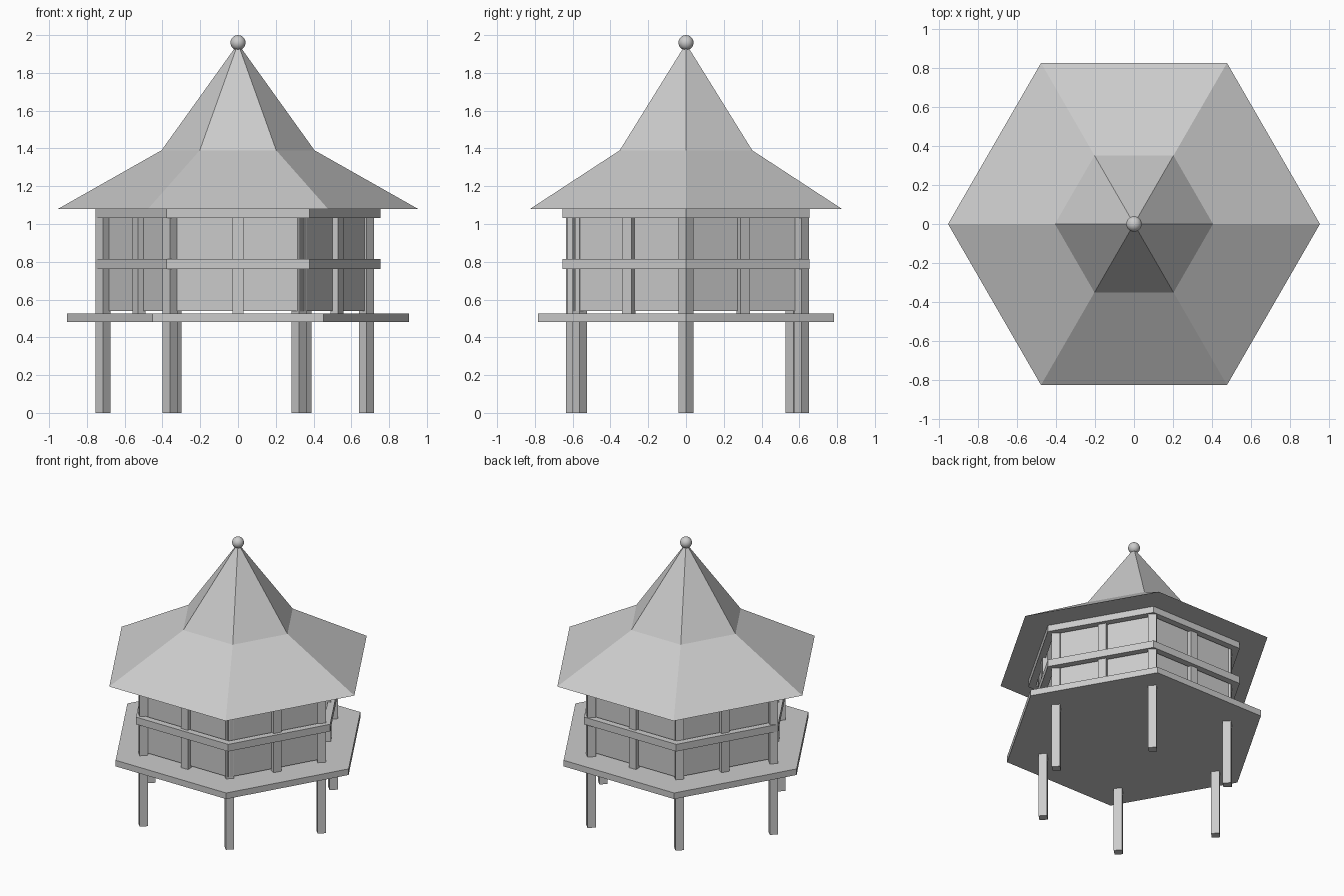
import bpy, bmesh
from math import sin, cos, pi, radians
from mathutils import Matrix

if "Cube" in bpy.data.objects:
    bpy.data.objects.remove(bpy.data.objects["Cube"])


def add_object(name, bm):
    bmesh.ops.recalc_face_normals(bm, faces=bm.faces)
    mesh = bpy.data.meshes.new(name)
    bm.to_mesh(mesh)
    bm.free()
    obj = bpy.data.objects.new(name, mesh)
    bpy.context.collection.objects.link(obj)
    return obj


def ring(bm, radius, z, n=6):
    return [bm.verts.new((radius * cos(2 * pi * i / n), radius * sin(2 * pi * i / n), z))
            for i in range(n)]


def bridge(bm, a, b):
    n = len(a)
    for i in range(n):
        j = (i + 1) % n
        bm.faces.new((a[i], a[j], b[j], b[i]))


def hex_band(name, r_out, r_in, z0, z1):
    bm = bmesh.new()
    loops = [ring(bm, r, z) for r, z in ((r_out, z0), (r_out, z1), (r_in, z1), (r_in, z0))]
    for i in range(4):
        bridge(bm, loops[i], loops[(i + 1) % 4])
    return add_object(name, bm)


def box(name, size, apothem, z, angle):
    # box pushed out from the axis, with its depth along the radius
    bm = bmesh.new()
    m = (Matrix.Rotation(angle, 4, 'Z') @ Matrix.Translation((apothem, 0, z))
         @ Matrix.Diagonal((*size, 1)))
    bmesh.ops.create_cube(bm, size=1, matrix=m)
    return add_object(name, bm)


# Hexagonal deck
bm = bmesh.new()
low, high = ring(bm, 0.906, 0.48), ring(bm, 0.906, 0.525)
bridge(bm, low, high)
bm.faces.new(low)
bm.faces.new(high)
add_object("deck", bm)

# Two-pitch hexagonal roof with a closed underside
bm = bmesh.new()
eave, bend = ring(bm, 0.953, 1.08), ring(bm, 0.405, 1.39)
bridge(bm, eave, bend)
bm.faces.new(eave)
tip = bm.verts.new((0, 0, 1.955))
for i in range(6):
    bm.faces.new((bend[i], bend[(i + 1) % 6], tip))
add_object("roof", bm)

# Ball on the roof tip
bm = bmesh.new()
bmesh.ops.create_uvsphere(bm, u_segments=24, v_segments=12, radius=0.04,
                          matrix=Matrix.Translation((0, 0, 1.96)))
for f in bm.faces:
    f.smooth = True
add_object("roof_ball", bm)

# Square posts at the corners, slightly unevenly placed, running from ground to roof
posts = [(0.681, 0), (0.35, 0.612), (-0.34, 0.568),
         (-0.715, 0), (-0.361, -0.594), (0.323, -0.563)]
for i, (x, y) in enumerate(posts):
    bm = bmesh.new()
    low, high = ring(bm, 0.04, 0, 4), ring(bm, 0.04, 1.08, 4)
    bridge(bm, low, high)
    bm.faces.new(low)
    bm.faces.new(high)
    add_object(f"corner_post_{i + 1}", bm).location = (x, y, 0)

# Wall panels and the studs at their middles
for i in range(6):
    a = radians(30 + 60 * i)
    box(f"wall_panel_{i + 1}", (0.03, 0.67, 0.54), 0.58, 0.81, a)
    box(f"wall_stud_{i + 1}", (0.045, 0.058, 0.555), 0.605, 0.8025, a)

# Rails around the walls
hex_band("middle_rail", 0.755, 0.70, 0.762, 0.815)
hex_band("top_rail", 0.755, 0.70, 1.033, 1.08)
